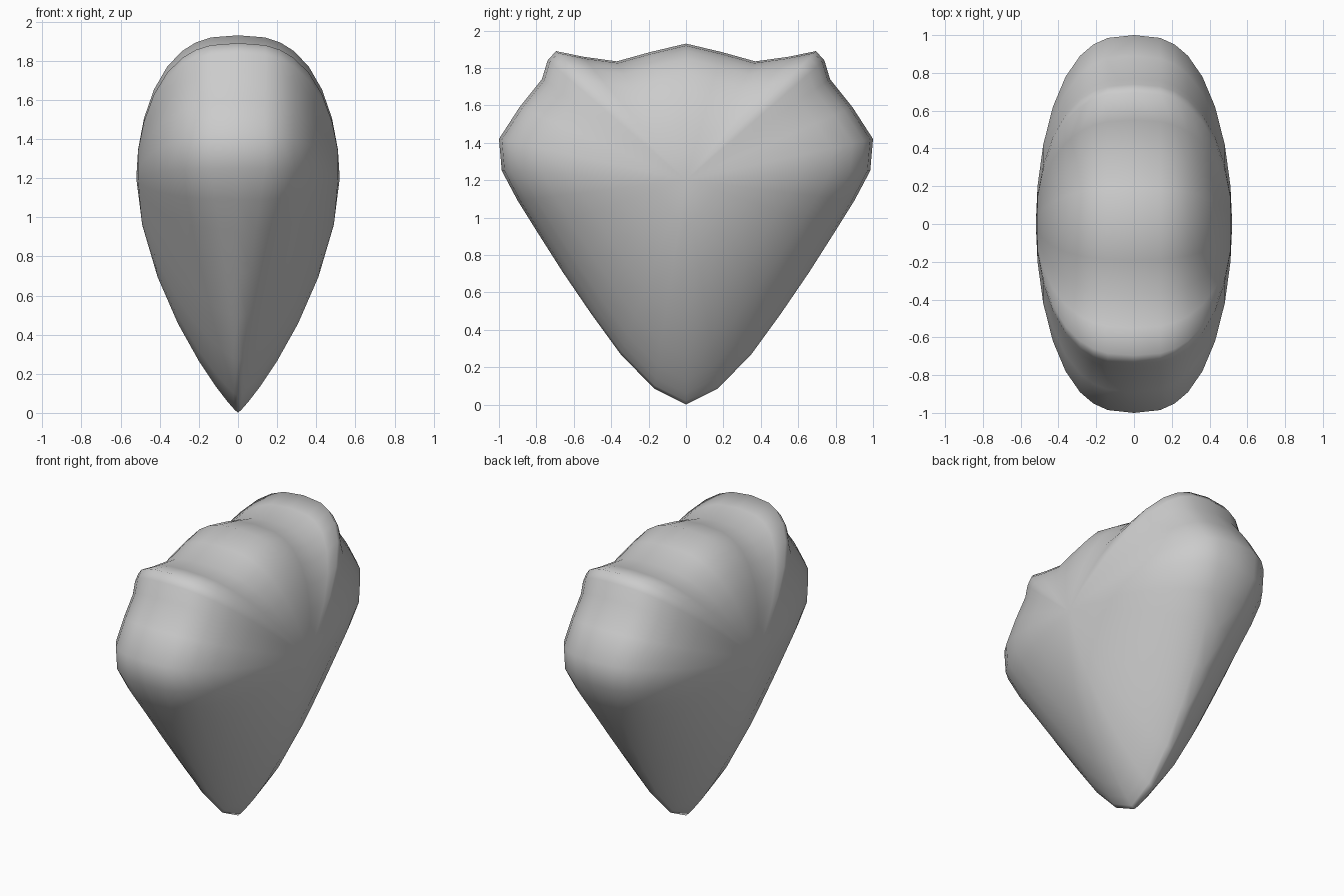
import bpy, bmesh

if "Cube" in bpy.data.objects:
    bpy.data.objects.remove(bpy.data.objects["Cube"])

HALF_WIDTH, CZ = 0.52, 1.2

# half outline seen from the side (y, z), tip to top centre
half = [(0, 0.0), (0.17, 0.085), (0.35, 0.27), (0.51, 0.49), (0.66, 0.71),
        (0.80, 0.93), (0.90, 1.09), (0.985, 1.25), (1.0, 1.42), (0.89, 1.59),
        (0.77, 1.74), (0.74, 1.84), (0.695, 1.89), (0.55, 1.86),
        (0.37, 1.835), (0.19, 1.885), (0, 1.93)]
outline = half + [(-y, z) for y, z in half[-2:0:-1]]

# shrinking copies of the outline, from the rim to the bulging side
scales = [0.985, 0.95, 0.89, 0.78, 0.62, 0.42, 0.2]

bm = bmesh.new()
n = len(outline)


def ring(s, side):
    verts = []
    for y, z in outline:
        t = min(z / CZ, 1.0)              # narrow keel below, broad rounded rim above
        a, b = 1.7 + 0.2 * t, 0.9 - 0.53 * t
        x = HALF_WIDTH * max(0.0, 1 - s ** a) ** b
        verts.append(bm.verts.new((side * x, y * s, CZ + (z - CZ) * s)))
    return verts


def bridge(r0, r1):
    for i in range(n):
        j = (i + 1) % n
        bm.faces.new((r0[i], r0[j], r1[j], r1[i]))


# rim and both bulging sides
rim = ring(1.0, 1)
for side in (1, -1):
    prev = rim
    for s in scales:
        cur = ring(s, side)
        bridge(prev, cur)
        prev = cur
    pole = bm.verts.new((side * HALF_WIDTH, 0, CZ))
    for i in range(n):
        bm.faces.new((prev[i], prev[(i + 1) % n], pole))

bmesh.ops.recalc_face_normals(bm, faces=bm.faces)
for f in bm.faces:
    f.smooth = True
mesh = bpy.data.meshes.new("rounded_wedge_body")
bm.to_mesh(mesh)
bm.free()
obj = bpy.data.objects.new("rounded_wedge_body", mesh)
bpy.context.collection.objects.link(obj)
